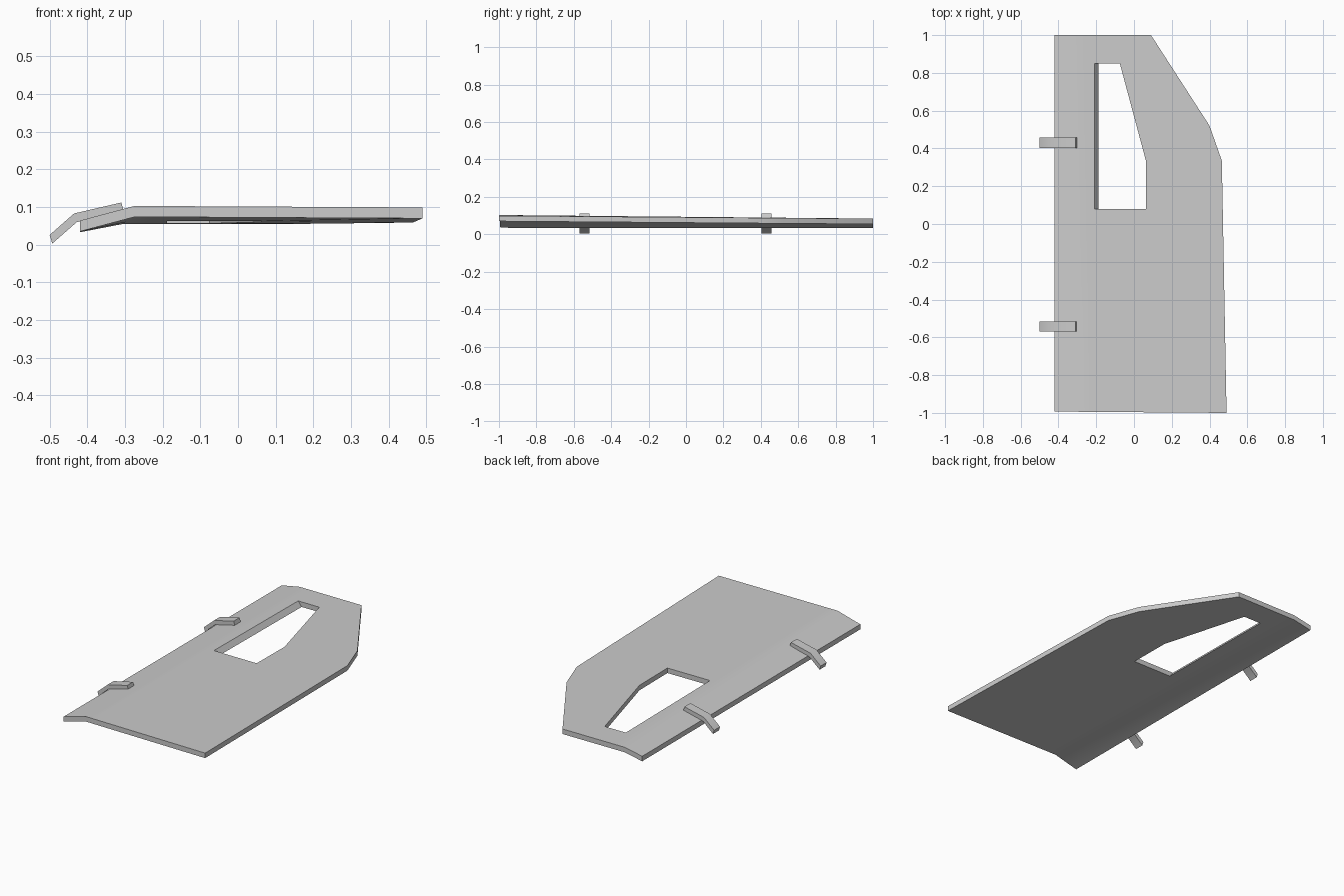
import bpy, bmesh, math
from mathutils import Vector

cube = bpy.data.objects.get("Cube")
if cube:
    bpy.data.objects.remove(cube, do_unlink=True)

grey = bpy.data.materials.new("plain_grey")
grey.use_nodes = True
grey.diffuse_color = (0.6, 0.6, 0.6, 1)
grey.node_tree.nodes["Principled BSDF"].inputs["Base Color"].default_value = (0.6, 0.6, 0.6, 1)

THICK = 0.029
LEFT = -0.42


def finish(name, bm):
    bmesh.ops.recalc_face_normals(bm, faces=bm.faces)
    mesh = bpy.data.meshes.new(name)
    bm.to_mesh(mesh)
    bm.free()
    mesh.materials.append(grey)
    mesh.polygons.foreach_set("use_smooth", [True] * len(mesh.polygons))
    mesh.set_sharp_from_angle(angle=math.radians(30))
    obj = bpy.data.objects.new(name, mesh)
    bpy.context.collection.objects.link(obj)
    return obj


def fold_x(y):
    return -0.29 - 0.016 * y


def top_height(x, y):
    # main sheet falls gently to the back, flap drops past the fold
    t = (y + 1) / 2
    ridge = 0.103 - 0.019 * t
    outer = 0.099 - 0.016 * t
    edge = 0.064 - 0.002 * t
    f = fold_x(y)
    if x < f:
        return edge + (ridge - edge) * (x - LEFT) / (f - LEFT)
    return ridge + (outer - ridge) * (x - f) / (0.49 - f)


# Folded panel with a window opening
outline = [(LEFT, -0.993), (0.49, -1), (0.465, 0.335), (0.4, 0.52), (0.09, 1), (LEFT, 1)]
window = [(-0.21, 0.08), (0.063, 0.08), (0.063, 0.335), (-0.075, 0.85), (-0.21, 0.85)]
bm = bmesh.new()
for loop in (outline, window):
    verts = [bm.verts.new((x, y, 0)) for x, y in loop]
    for i, v in enumerate(verts):
        bm.edges.new((v, verts[i - 1]))
bmesh.ops.triangle_fill(bm, use_beauty=True, edges=bm.edges[:], normal=(0, 0, 1))
for shift in (0, 0.05):
    bmesh.ops.bisect_plane(bm, geom=bm.verts[:] + bm.edges[:] + bm.faces[:],
                           plane_co=(fold_x(0) + shift, 0, 0), plane_no=(1, 0.016, 0))
for v in bm.verts:
    v.co.z = top_height(v.co.x, v.co.y)
out = bmesh.ops.extrude_face_region(bm, geom=bm.faces[:], use_keep_orig=True)
for v in out["geom"]:
    if isinstance(v, bmesh.types.BMVert):
        v.co.z -= THICK
        # slanted left wall of the window
        if abs(v.co.x + 0.21) < 0.001 and 0.07 < v.co.y < 0.86:
            v.co.x += 0.022
finish("folded_panel", bm)

# Bent clips along the flap edge
profile = [(-0.493, 0.003), (-0.5, 0.026), (-0.435, 0.083),
           (-0.31, 0.112), (-0.303, 0.09), (-0.428, 0.06)]
for name, y in (("front_clip", -0.57), ("back_clip", 0.403)):
    bm = bmesh.new()
    near = [bm.verts.new((x, y, z)) for x, z in profile]
    far = [bm.verts.new((x, y + 0.054, z)) for x, z in profile]
    # each side is split at the bend
    for ring in (near, far):
        bm.faces.new([ring[i] for i in (0, 1, 2, 5)])
        bm.faces.new(ring[2:])
    for i in range(len(near)):
        bm.faces.new((near[i - 1], near[i], far[i], far[i - 1]))
    finish(name, bm)
